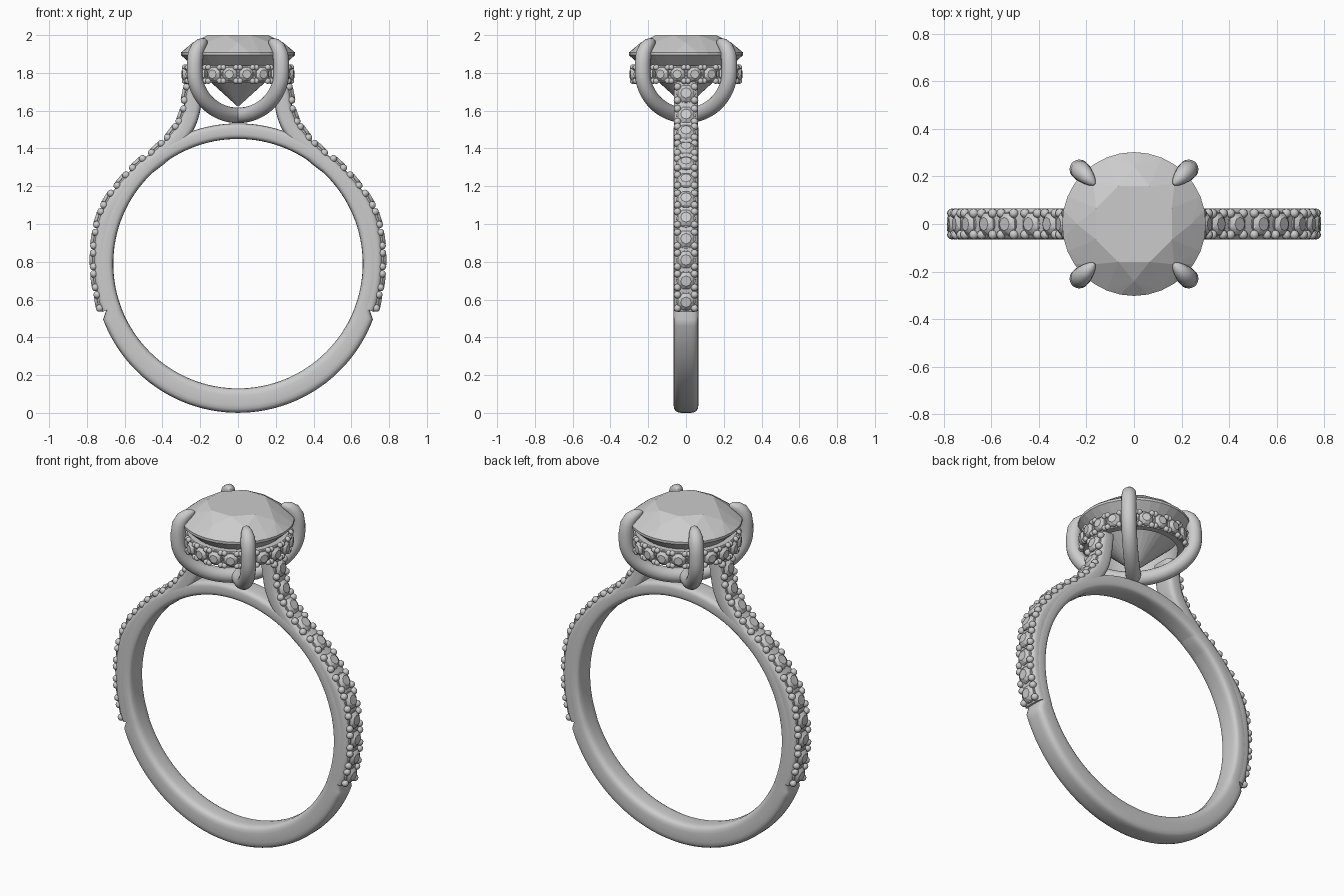
import bpy, bmesh
from math import sin, cos, pi, radians, copysign
from mathutils import Matrix, Vector

default = bpy.data.objects.get("Cube")
if default:
    bpy.data.objects.remove(default, do_unlink=True)

silver = bpy.data.materials.new("silver_grey")
silver.use_nodes = True
silver.diffuse_color = (0.6, 0.6, 0.6, 1)
silver.node_tree.nodes["Principled BSDF"].inputs["Base Color"].default_value = (0.6, 0.6, 0.6, 1)


def finish(bm, name, smooth_angle=None):
    """Turn a bmesh into a named object, smooth up to the given angle."""
    bmesh.ops.recalc_face_normals(bm, faces=bm.faces)
    mesh = bpy.data.meshes.new(name)
    bm.to_mesh(mesh)
    bm.free()
    mesh.materials.append(silver)
    if smooth_angle:
        mesh.polygons.foreach_set("use_smooth", [True] * len(mesh.polygons))
        mesh.set_sharp_from_angle(angle=radians(smooth_angle))
    obj = bpy.data.objects.new(name, mesh)
    bpy.context.collection.objects.link(obj)
    return obj


def sweep(name, stations, power, closed=False, turn=0):
    """Skin rounded sections; a station is (inner point, outer point, half width)."""
    bm = bmesh.new()
    sides = 20
    loops = []
    for inner, outer, width in stations:
        loop = []
        for k in range(sides):
            a = 2 * pi * (k + 0.5) / sides
            u = copysign(abs(cos(a)) ** power, cos(a))
            v = copysign(abs(sin(a)) ** power, sin(a))
            p = (inner + outer) / 2 + (outer - inner) / 2 * u
            loop.append(bm.verts.new((p.x, width * v, p.y)))
        loops.append(loop)
    pairs = list(zip(loops, loops[1:]))
    if closed:
        pairs.append((loops[-1], loops[0]))
    else:
        bm.faces.new(loops[0])
        bm.faces.new(loops[-1])
    for a, b in pairs:
        for k in range(sides):
            j = (k + 1) % sides
            bm.faces.new((a[k], a[j], b[j], b[k]))
    bm.transform(Matrix.Rotation(turn, 4, 'Z'))
    return finish(bm, name, 50)


def outward_normals(points):
    """Normals on the right-hand side of a path in the x-z plane."""
    normals = []
    for i in range(len(points)):
        t = points[min(i + 1, len(points) - 1)] - points[max(i - 1, 0)]
        normals.append(Vector((t.y, -t.x)).normalized())
    return normals


def smooth_path(points, steps=6):
    """Catmull-Rom interpolation through the points."""
    pts = [2 * points[0] - points[1]] + points + [2 * points[-1] - points[-2]]
    result = []
    for a, b, c, d in zip(pts, pts[1:], pts[2:], pts[3:]):
        for s in range(steps):
            t = s / steps
            result.append(0.5 * (2 * b + (c - a) * t + (2 * a - 5 * b + 4 * c - d) * t * t
                                 + (3 * b - a - 3 * c + d) * t ** 3))
    return result + [points[-1]]


def ring_points(radius, z, count, offset=0.0):
    return [Vector((radius * cos(2 * pi * (k + offset) / count),
                    radius * sin(2 * pi * (k + offset) / count), z)) for k in range(count)]


def hull(bm, points, matrix=Matrix()):
    verts = [bm.verts.new(matrix @ p) for p in points]
    bmesh.ops.convex_hull(bm, input=verts)


def frame(origin, tangent, normal):
    """Local x along the row, y across it, z out of the metal."""
    side = normal.cross(tangent)
    m = Matrix((tangent, side, normal)).transposed().to_4x4()
    m.translation = origin
    return m


def pave(name, frames, radius, along, across, bead):
    """A row of small stones, each in a collar with four corner beads."""
    gems, metal = bmesh.new(), bmesh.new()
    for m in frames:
        hull(gems, ring_points(radius * 0.6, 0.022, 8) + ring_points(radius, 0.007, 8, 0.5)
             + [Vector((0, 0, -0.03))], m)
        bmesh.ops.create_cone(metal, cap_ends=True, segments=20, radius1=radius * 1.1,
                              radius2=radius * 1.06, depth=0.04,
                              matrix=m @ Matrix.Translation((0, 0, -0.015)))
        for sx in (-1, 1):
            for sy in (-1, 1):
                spot = Matrix.Translation((sx * along, sy * across, 0.002))
                bmesh.ops.create_icosphere(metal, subdivisions=2, radius=bead, matrix=m @ spot)
    finish(gems, name + "_stones")
    finish(metal, name + "_settings", 40)


# Finger hoop: thick at the bottom, thinner under the setting
CENTRE = Vector((0, 0.79))
hoop = []
for i in range(128):
    a = 2 * pi * i / 128
    d = Vector((sin(a), -cos(a)))
    low = cos(a)
    outer = 0.763 + 0.027 * low if low > 0.34 else 0.743
    hoop.append((CENTRE + d * 0.66, CENTRE + d * outer, 0.066))
sweep("finger_hoop", hoop, 0.5, closed=True)

# Shoulders sweeping up from the hoop to the halo, with their stone rows
row = [Vector(p) for p in ((0.737, 0.59), (0.757, 0.70), (0.763, 0.81), (0.757, 0.92),
                           (0.735, 1.03), (0.69, 1.13), (0.615, 1.23), (0.53, 1.32),
                           (0.43, 1.40), (0.35, 1.485), (0.297, 1.575), (0.275, 1.69))]
path = smooth_path([Vector((0.718, 0.535))] + row + [Vector((0.27, 1.755))])
row_normals = outward_normals(row)
for side, label in ((1, "left"), (-1, "right")):
    stations = [(p - n * 0.088, p + n * 0.002, 0.065)
                for p, n in zip(path, outward_normals(path))]
    sweep(label + "_shoulder", stations, 0.5, turn=0 if side > 0 else pi)
    frames = []
    for p, n in zip(row, row_normals):
        normal = Vector((side * n.x, 0, n.y))
        tangent = Vector((-side * n.y, 0, n.x))
        frames.append(frame(Vector((side * p.x, 0, p.y)), tangent, normal))
    pave(label + "_shoulder", frames, 0.047, 0.036, 0.045, 0.02)

# Halo band hidden under the main stone
bm = bmesh.new()
profile = [(0.235, 1.748), (0.272, 1.748), (0.277, 1.755), (0.277, 1.832),
           (0.272, 1.838), (0.235, 1.838)]
loops = [[bm.verts.new(p) for p in ring_points(r, z, 80)] for r, z in profile]
for a, b in zip(loops, loops[1:] + loops[:1]):
    for k in range(80):
        j = (k + 1) % 80
        bm.faces.new((a[k], a[j], b[j], b[k]))
finish(bm, "halo_band", 40)

frames = []
for p in ring_points(0.278, 1.793, 20, 0.5):
    normal = Vector((p.x, p.y, 0)).normalized()
    frames.append(frame(p, Vector((-normal.y, normal.x, 0)), normal))
pave("halo", frames, 0.039, 0.034, 0.036, 0.016)

# Main brilliant-cut stone: table, crown, girdle, pavilion
bm = bmesh.new()
hull(bm, ring_points(0.172, 2.0, 8, 0.5) + ring_points(0.24, 1.96, 8)
     + ring_points(0.302, 1.908, 32) + ring_points(0.302, 1.894, 32)
     + ring_points(0.07, 1.685, 8, 0.5) + [Vector((0, 0, 1.62))])
finish(bm, "main_stone")

# Two crossing U-shaped wires form the basket and its four claws
tip = [(0.235, 1.968, 0.006), (0.25, 1.965, 0.02), (0.275, 1.954, 0.031),
       (0.3, 1.934, 0.038), (0.318, 1.9, 0.041), (0.325, 1.85, 0.041)]
arc = [(0.325 * cos(a), 1.805 - 0.23 * sin(a), 0.041)
       for a in (pi * k / 32 for k in range(33))]
wire = tip + arc + [(-x, z, r) for x, z, r in reversed(tip)]
centres = [Vector((x, z)) for x, z, r in wire]
stations = [(c - n * w[2], c + n * w[2], w[2])
            for c, n, w in zip(centres, outward_normals(centres), wire)]
for turn, label in ((pi / 4, "first"), (-pi / 4, "second")):
    sweep(label + "_claw_wire", stations, 1.0, turn=turn)
